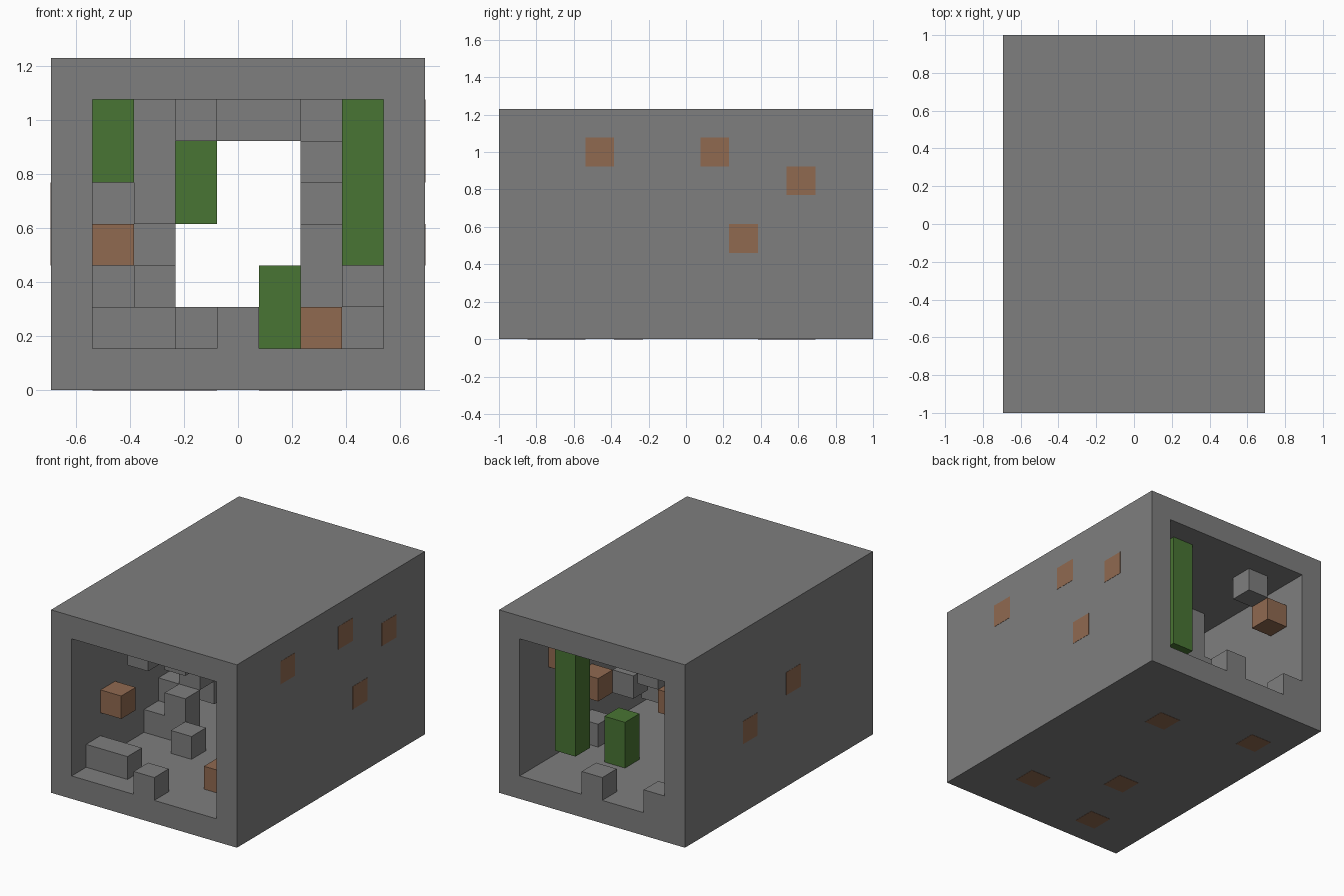
import bpy
import bmesh
from mathutils import Vector

old_cube = bpy.data.objects.get("Cube")
if old_cube:
    bpy.data.objects.remove(old_cube, do_unlink=True)

# The whole model sits on a grid of cells: wide, long, tall
WIDE, LONG, TALL = 9, 13, 8
CELL = 2 / LONG


def make_material(name, color):
    mat = bpy.data.materials.new(name)
    mat.use_nodes = True
    mat.diffuse_color = color
    mat.node_tree.nodes["Principled BSDF"].inputs["Base Color"].default_value = color
    return mat


stone = make_material("stone gray", (0.21, 0.21, 0.21, 1))
moss = make_material("moss green", (0.066, 0.176, 0.033, 1))
earth = make_material("earth brown", (0.28, 0.143, 0.081, 1))


def place(i, j, k):
    """Turn cell coordinates into model coordinates."""
    return Vector(((i - WIDE / 2) * CELL, (j - LONG / 2) * CELL, k * CELL))


def finish(bm, name, mat):
    bmesh.ops.recalc_face_normals(bm, faces=bm.faces)
    mesh = bpy.data.meshes.new(name)
    bm.to_mesh(mesh)
    bm.free()
    mesh.materials.append(mat)
    obj = bpy.data.objects.new(name, mesh)
    bpy.context.collection.objects.link(obj)
    return obj


def box(name, low, high, mat):
    a, b = place(*low), place(*high)
    bm = bmesh.new()
    bmesh.ops.create_cube(bm, size=1)
    bmesh.ops.scale(bm, vec=b - a, verts=bm.verts)
    bmesh.ops.translate(bm, vec=(a + b) / 2, verts=bm.verts)
    return finish(bm, name, mat)


def blocks(name, mat, cells):
    """Each cell: column, depth, height, then how many cells wide and tall."""
    for n, (i, j, k, w, h) in enumerate(cells, 1):
        box(f"{name}_{n}", (i, j, k), (i + w, j + 1, k + h), mat)


# Tunnel shell: a rectangular ring bridged from end to end
def ring(bm, inset, j):
    corners = [(inset, inset), (WIDE - inset, inset),
               (WIDE - inset, TALL - inset), (inset, TALL - inset)]
    return [bm.verts.new(place(x, j, z)) for x, z in corners]


bm = bmesh.new()
loops = [ring(bm, 0, 0), ring(bm, 1, 0), ring(bm, 1, LONG), ring(bm, 0, LONG)]
for n, loop in enumerate(loops):
    other = loops[(n + 1) % len(loops)]
    for c in range(4):
        d = (c + 1) % 4
        bm.faces.new((loop[c], loop[d], other[d], other[c]))
finish(bm, "tunnel_shell", stone)

# Loose stones on the floor
blocks("floor_stone", stone, [
    (1, 1, 1, 2, 1), (4, 0, 1, 1, 1), (3, 4, 1, 1, 1), (1, 5, 1, 2, 1),
    (2, 5, 2, 1, 1), (1, 6, 1, 1, 2), (4, 12, 1, 1, 1), (1, 12, 1, 1, 1),
    (7, 8, 1, 1, 1), (2, 7, 2, 1, 1),
])

# Stones growing out of the walls
blocks("wall_stone", stone, [
    (2, 6, 3, 1, 1), (1, 7, 4, 1, 1), (7, 4, 2, 1, 1), (6, 5, 2, 1, 2),
    (6, 6, 4, 1, 1), (6, 7, 3, 1, 1), (6, 7, 5, 1, 1),
])

# Stones hanging from the ceiling
blocks("ceiling_stone", stone, [
    (3, 1, 6, 1, 1), (4, 4, 6, 2, 1), (2, 5, 4, 1, 3), (2, 7, 4, 1, 3),
    (2, 11, 6, 1, 1), (6, 8, 6, 1, 1),
])

# Hanging vines and one standing plant
blocks("vine", moss, [
    (1, 4, 5, 1, 2), (3, 6, 4, 1, 3), (7, 2, 3, 1, 4), (6, 11, 2, 1, 5),
])
blocks("floor_plant", moss, [(5, 9, 1, 1, 2)])

# Earth blocks
blocks("earth_block", earth, [
    (1, 2, 3, 1, 1), (6, 2, 1, 1, 1), (7, 8, 3, 1, 1), (7, 10, 5, 1, 1),
    (7, 3, 6, 1, 1), (7, 7, 6, 1, 1), (1, 11, 5, 1, 1), (1, 8, 3, 1, 1),
    (1, 10, 1, 1, 1),
])

# Earth patches painted on the outside of the walls and floor
THIN = 0.01
for side, x, spots in (("left", WIDE, [(3, 6), (7, 6), (10, 5), (8, 3)]),
                       ("right", 0, [(5, 4), (8, 3)])):
    for j, k in spots:
        box(f"{side}_patch", (x - THIN, j, k), (x + THIN, j + 1, k + 1), earth)
for i, j in [(5, 9), (1, 10), (6, 2), (3, 4), (2, 1)]:
    box("floor_patch", (i, j, -THIN), (i + 1, j + 1, THIN), earth)
